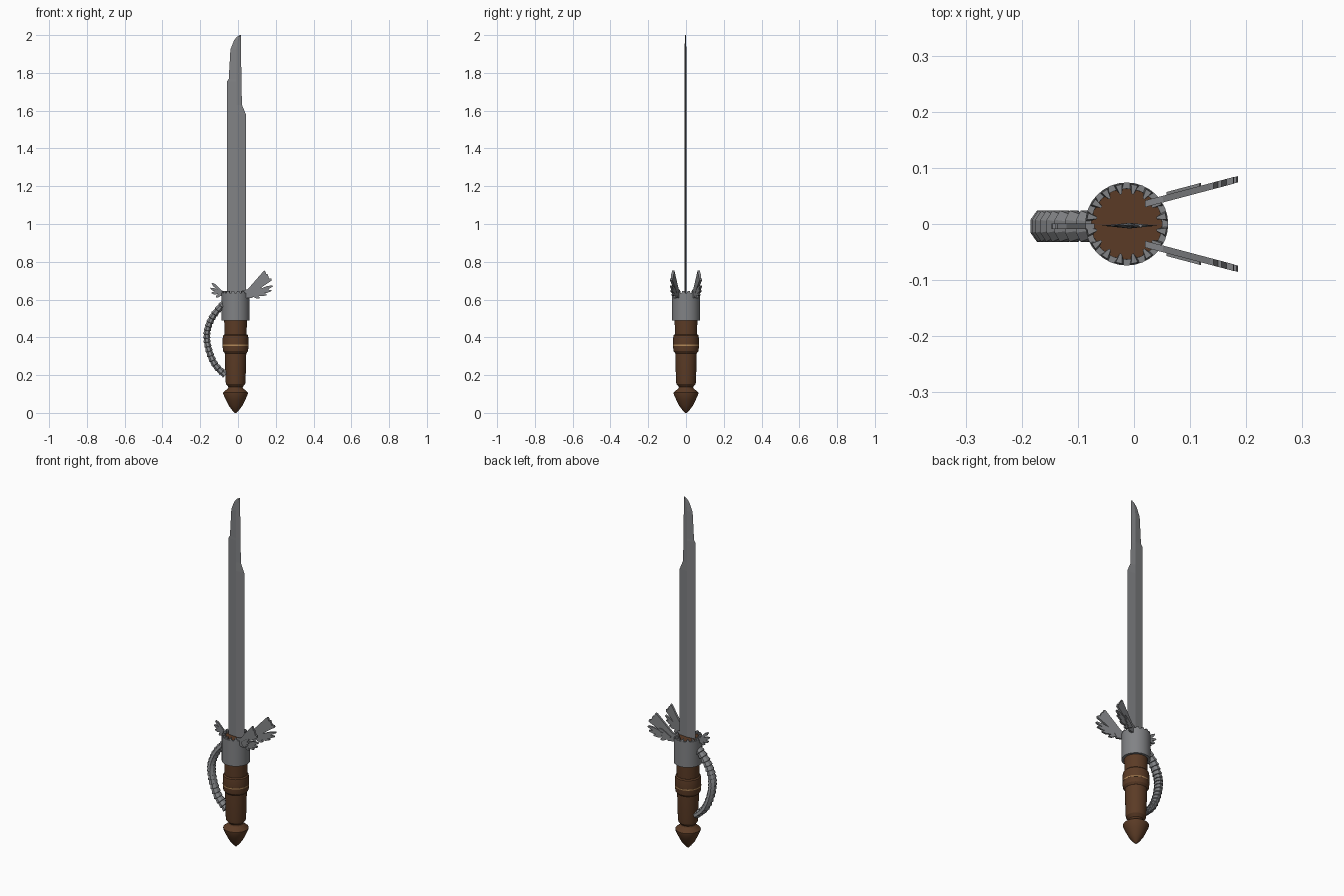
import bpy, bmesh, math
from mathutils import Vector

if "Cube" in bpy.data.objects:
    bpy.data.objects.remove(bpy.data.objects["Cube"])

CX = -0.013  # axis of the hilt


def material(name, rgb):
    m = bpy.data.materials.new(name)
    m.diffuse_color = (*rgb, 1)
    m.use_nodes = True
    m.node_tree.nodes["Principled BSDF"].inputs["Base Color"].default_value = m.diffuse_color
    return m


STEEL = material("steel grey", (0.22, 0.225, 0.235))
WOOD = material("brown wood", (0.105, 0.044, 0.019))
TAN = material("tan band", (0.45, 0.25, 0.10))


def finish(name, bm, mat, smooth=False):
    bmesh.ops.recalc_face_normals(bm, faces=bm.faces[:])
    me = bpy.data.meshes.new(name)
    bm.to_mesh(me)
    bm.free()
    me.materials.append(mat)
    ob = bpy.data.objects.new(name, me)
    bpy.context.collection.objects.link(ob)
    if smooth:
        bpy.ops.object.select_all(action='DESELECT')
        ob.select_set(True)
        bpy.context.view_layer.objects.active = ob
        bpy.ops.object.shade_smooth_by_angle(angle=math.radians(30))
    return ob


def loft(bm, rings, closed=False):
    """Skin a list of vertex rings; cap the ends unless closed."""
    n = len(rings[0])
    pairs = list(zip(rings, rings[1:]))
    if closed:
        pairs.append((rings[-1], rings[0]))
    for a, b in pairs:
        for i in range(n):
            j = (i + 1) % n
            bm.faces.new((a[i], a[j], b[j], b[i]))
    if not closed:
        bm.faces.new(rings[0])
        bm.faces.new(rings[-1])


def lathe(name, profile, mat, closed=False, sides=32):
    bm = bmesh.new()
    rings = [[bm.verts.new((CX + r * math.cos(i * math.tau / sides),
                            r * math.sin(i * math.tau / sides), z))
              for i in range(sides)] for r, z in profile]
    loft(bm, rings, closed)
    return finish(name, bm, mat, True)


# Turned wooden hilt: pommel, grip, belt
lathe("pommel", [(0.004, 0.0), (0.018, 0.014), (0.036, 0.038), (0.052, 0.07), (0.066, 0.102),
                 (0.066, 0.108), (0.04, 0.13), (0.036, 0.142)], WOOD)
lathe("grip", [(0.036, 0.135), (0.051, 0.153), (0.053, 0.17), (0.057, 0.32),
               (0.06, 0.49), (0.06, 0.56)], WOOD)
lathe("grip_belt", [(0.057, 0.315), (0.066, 0.327), (0.068, 0.345), (0.068, 0.395),
                    (0.066, 0.41), (0.06, 0.416)], WOOD)
lathe("belt_stripe", [(0.066, 0.355), (0.0688, 0.355), (0.0688, 0.361), (0.066, 0.361)], TAN, True)

# Metal collar around a wooden core
lathe("collar", [(0.06, 0.49), (0.074, 0.49), (0.074, 0.636), (0.063, 0.636)], STEEL, True)
lathe("collar_core", [(0.0635, 0.5), (0.0635, 0.63)], WOOD)

# Crown of small wedge teeth on the collar rim
bm = bmesh.new()
TEETH = 16
for k in range(TEETH):
    a = (k + 0.5) * math.tau / TEETH
    rad, tan = Vector((math.cos(a), math.sin(a), 0)), Vector((-math.sin(a), math.cos(a), 0))
    rings = []
    for z, outer, inner, w in ((0.628, 0.073, 0.058, 0.011), (0.646, 0.071, 0.054, 0.006)):
        ring = []
        for r, s in ((outer, -w), (outer, w), (inner, w * 0.3), (inner, -w * 0.3)):
            p = rad * r + tan * s
            ring.append(bm.verts.new((CX + p.x, p.y, z)))
        rings.append(ring)
    loft(bm, rings)
finish("collar_crown", bm, STEEL)

# Blade: diamond section lofted through rows of (z, left x, right x)
bm = bmesh.new()
rings = []
for z, xl, xr in ((0.6, -0.058, 0.042), (1.58, -0.058, 0.042), (1.63, -0.058, 0.021),
                  (1.755, -0.058, 0.018), (1.768, -0.049, 0.018), (1.925, -0.04, 0.016),
                  (1.97, -0.022, 0.016), (1.99, -0.007, 0.016), (2.0, 0.008, 0.016)):
    ridge = -0.008 if xl < -0.03 else (xl + xr) / 2
    t = 0.005 if z < 1.95 else 0.003
    rings.append([bm.verts.new(p) for p in ((xl, -0.003, z), (ridge, -0.003 - t, z),
                                            (xr, -0.003, z), (ridge, -0.003 + t, z))])
loft(bm, rings)
finish("blade", bm, STEEL)


# Wings: flat feather outlines in (x, z), set on a slanted vertical plane
def plate(bm, outline, plane, thick):
    front, back = ([bm.verts.new((x, plane(x) + s * thick / 2, z)) for x, z in outline]
                   for s in (-1, 1))
    loft(bm, [front, back])


def feather(root, tip, w):
    r, t = Vector(root), Vector(tip)
    d = (t - r).normalized()
    n = Vector((-d.y, d.x))
    m = r.lerp(t, 0.78)
    return [r + n * w * 0.5, m + n * w, t + n * w * 0.35, t - n * w * 0.35, m - n * w, r - n * w * 0.5]


for side, label in ((-1, "front"), (1, "back")):
    bm = bmesh.new()
    plane = lambda x: side * (0.036 + (x - 0.02) * 0.265)
    plate(bm, [(0.02, 0.61), (0.02, 0.646), (0.052, 0.655), (0.135, 0.75), (0.142, 0.754),
               (0.15, 0.735), (0.156, 0.736), (0.165, 0.712), (0.177, 0.712), (0.178, 0.7),
               (0.13, 0.668), (0.09, 0.635), (0.075, 0.607)], plane, 0.012)
    for tip in ((0.184, 0.672), (0.177, 0.648), (0.152, 0.626), (0.115, 0.608)):
        plate(bm, feather((0.06, 0.63), tip, 0.009), plane, 0.011)
    # short covert feathers on the outer face
    outer = lambda x: plane(x) + side * 0.007
    for tip in ((0.118, 0.672), (0.118, 0.65), (0.108, 0.632), (0.095, 0.616)):
        plate(bm, feather((0.06, 0.632), tip, 0.007), outer, 0.008)
    finish(label + "_wing", bm, STEEL)

bm = bmesh.new()
flat = lambda x: -0.004
plate(bm, [(-0.07, 0.61), (-0.105, 0.625), (-0.105, 0.65), (-0.07, 0.645)], flat, 0.01)
for tip in ((-0.138, 0.687), (-0.146, 0.66), (-0.139, 0.635), (-0.116, 0.613)):
    plate(bm, feather((-0.08, 0.635), tip, 0.008), flat, 0.009)
finish("small_wing", bm, STEEL)

# Knuckle guard: flared scales stacked along a curved path
pts = [Vector((x, 0, z)) for x, z in ((-0.05, 0.6), (-0.075, 0.58), (-0.127, 0.52), (-0.158, 0.455),
       (-0.165, 0.395), (-0.152, 0.325), (-0.12, 0.253), (-0.065, 0.2), (-0.03, 0.18))]


def path(u):
    i = min(int(u), len(pts) - 4)
    f = u - i
    a, b, c, d = pts[i:i + 4]
    return 0.5 * (2 * b + (c - a) * f + (2 * a - 5 * b + 4 * c - d) * f * f
                  + (3 * b - a - 3 * c + d) * f ** 3)


bm = bmesh.new()
rings = []
SCALES, SIDES = 18, 8
span = len(pts) - 3
for k in range(SCALES):
    for f, s in ((0.0, 0.78), (0.9, 1.0)):
        u = (k + f) / SCALES * span
        p = path(u)
        d = (path(min(u + 0.01, span)) - path(max(u - 0.01, 0))).normalized()
        n = Vector((d.z, 0, -d.x))
        ring = []
        for i in range(SIDES):
            a = (i + 0.5) * math.tau / SIDES
            q = p + n * (0.021 * s * math.cos(a)) + Vector((0, 0.03 * s * math.sin(a) - 0.004, 0))
            ring.append(bm.verts.new(q))
        rings.append(ring)
loft(bm, rings)
finish("knuckle_guard", bm, STEEL)
